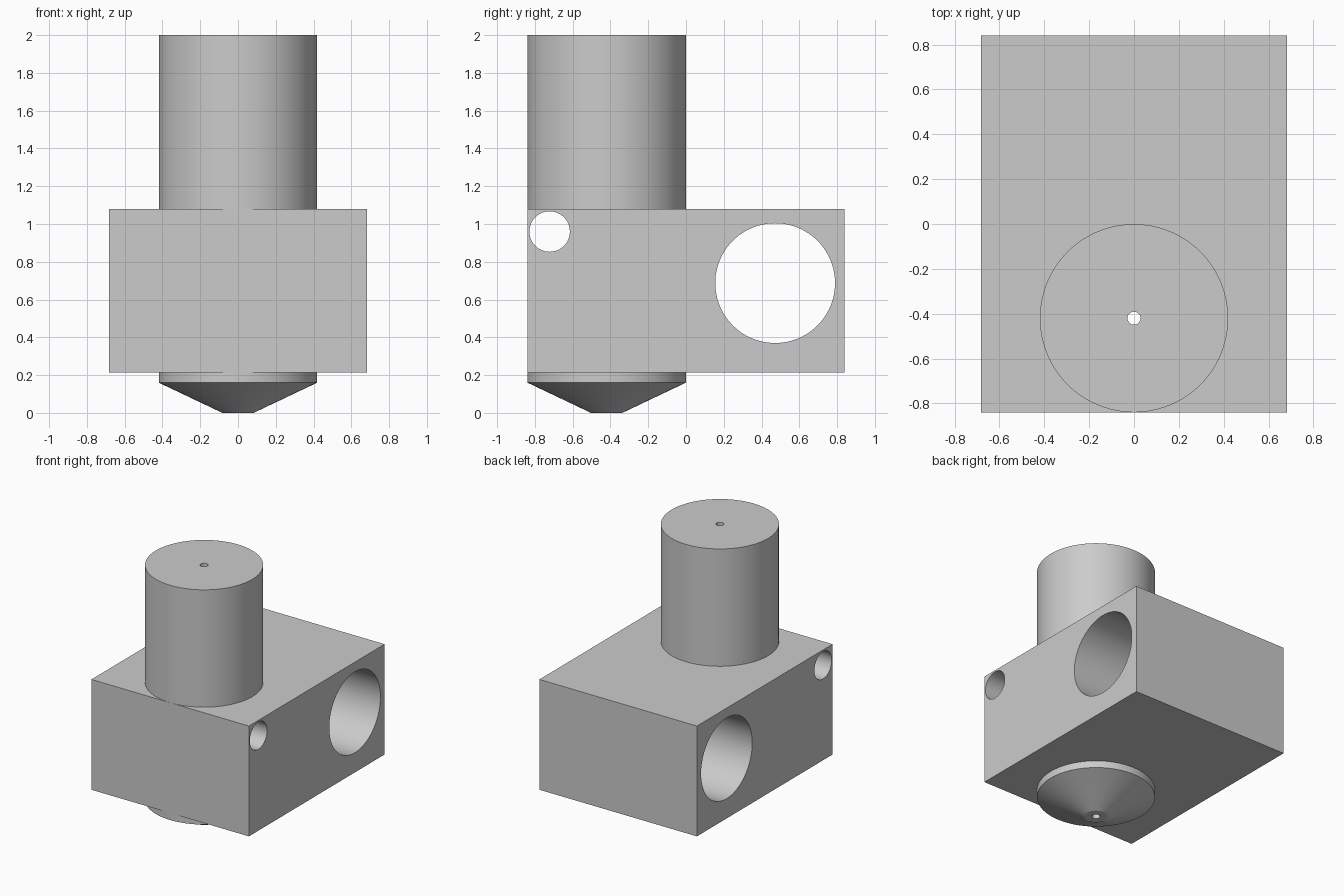
import bpy, bmesh, math
from mathutils import Matrix, Vector

if "Cube" in bpy.data.objects:
    bpy.data.objects.remove(bpy.data.objects["Cube"], do_unlink=True)

AXIS_Y = -0.42          # nozzle axis
HALF_X, HALF_Y = 0.683, 0.84
Z_LOW, Z_HIGH = 0.215, 1.08

grey = bpy.data.materials.new("light grey metal")
grey.use_nodes = True
colour = (0.6, 0.6, 0.6, 1)
grey.diffuse_color = colour
grey.node_tree.nodes["Principled BSDF"].inputs["Base Color"].default_value = colour


def add_object(name, bm):
    bmesh.ops.recalc_face_normals(bm, faces=bm.faces)
    mesh = bpy.data.meshes.new(name)
    bm.to_mesh(mesh)
    bm.free()
    mesh.materials.append(grey)
    obj = bpy.data.objects.new(name, mesh)
    bpy.context.collection.objects.link(obj)
    return obj


def lathe(name, profile, steps=96):
    """Closed solid turned about the nozzle axis from (radius, z) rings."""
    bm = bmesh.new()
    rings = []
    for r, z in profile:
        rings.append([bm.verts.new((r * math.cos(2 * math.pi * i / steps),
                                    AXIS_Y + r * math.sin(2 * math.pi * i / steps), z))
                      for i in range(steps)])
    for a, b in zip(rings, rings[1:]):
        for i in range(steps):
            j = (i + 1) % steps
            bm.faces.new((a[i], a[j], b[j], b[i]))
    bm.faces.new(rings[0])
    bm.faces.new(rings[-1])
    return add_object(name, bm)


def cross_drill(name, y, z, radius):
    """Cutter running sideways through the block."""
    bm = bmesh.new()
    bmesh.ops.create_cone(bm, cap_ends=True, segments=96, radius1=radius, radius2=radius,
                          depth=2, matrix=Matrix.Translation((0, y, z))
                          @ Matrix.Rotation(math.pi / 2, 4, "Y"))
    return add_object(name, bm)


# Heater block
bm = bmesh.new()
bmesh.ops.create_cube(bm, size=1)
bmesh.ops.scale(bm, vec=Vector((2 * HALF_X, 2 * HALF_Y, Z_HIGH - Z_LOW)), verts=bm.verts)
bmesh.ops.translate(bm, vec=(0, 0, (Z_LOW + Z_HIGH) / 2), verts=bm.verts)
block = add_object("nozzle_block", bm)

# Barrel with conical tip, joined to the block, then the holes
barrel = lathe("barrel", [(0.083, 0), (0.4195, 0.16), (0.4195, 2)])
bore = lathe("bore_cutter", [(0.029, -0.1), (0.029, 2.1)], 48)
large = cross_drill("heater_hole_cutter", 0.472, 0.687, 0.317)
small = cross_drill("sensor_hole_cutter", -0.722, 0.96, 0.107)

for tool, operation in ((barrel, "UNION"), (bore, "DIFFERENCE"),
                        (large, "DIFFERENCE"), (small, "DIFFERENCE")):
    mod = block.modifiers.new(tool.name, "BOOLEAN")
    mod.operation, mod.solver, mod.object = operation, "EXACT", tool
    bpy.ops.object.select_all(action="DESELECT")
    block.select_set(True)
    bpy.context.view_layer.objects.active = block
    bpy.ops.object.modifier_apply(modifier=mod.name)
    bpy.data.objects.remove(tool, do_unlink=True)

bpy.ops.object.shade_smooth_by_angle(angle=math.radians(25))
